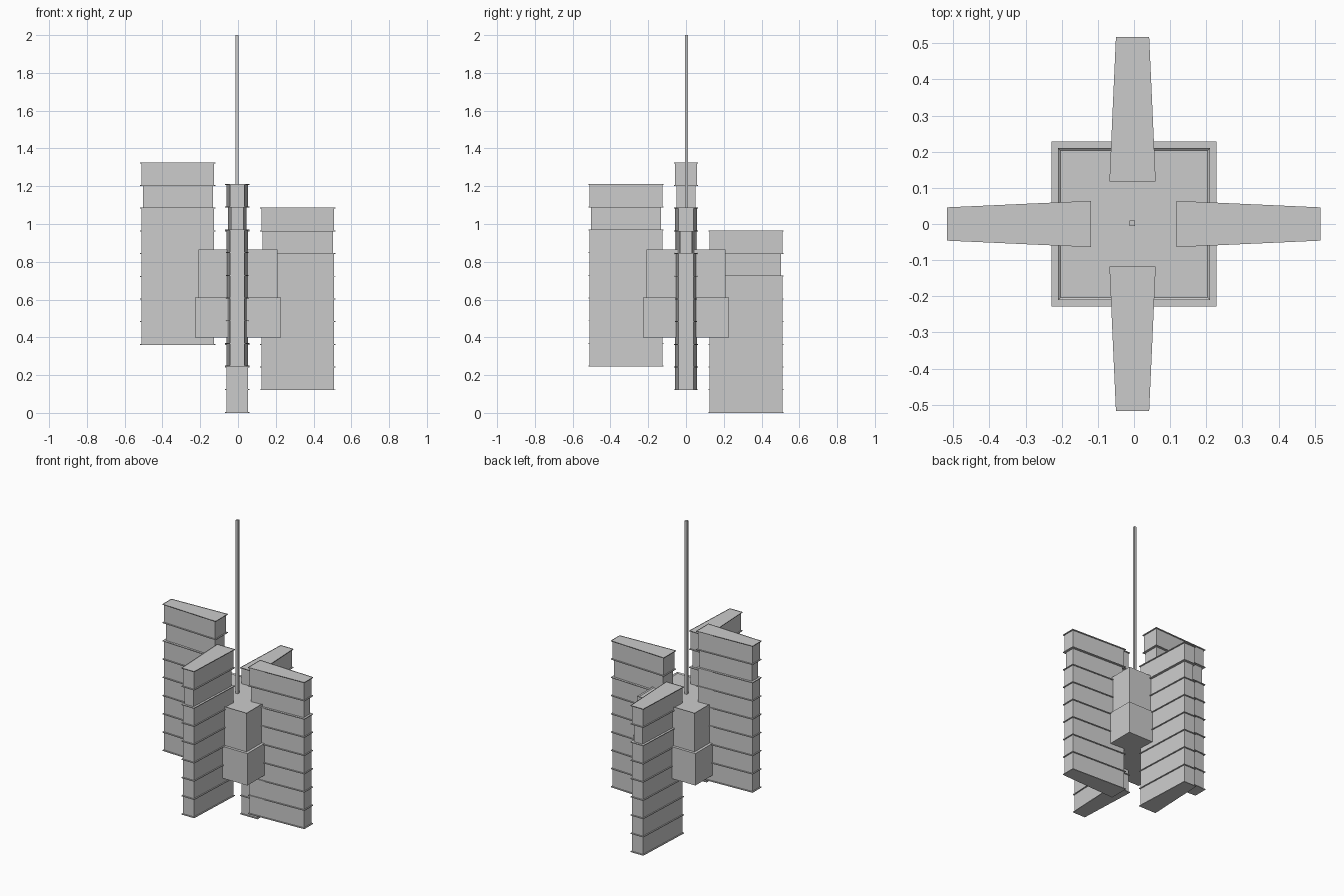
import bpy
import bmesh
from math import pi
from mathutils import Matrix

cube = bpy.data.objects.get("Cube")
if cube:
    bpy.data.objects.remove(cube)

grey = bpy.data.materials.new("light_grey")
grey.use_nodes = True
colour = (0.6, 0.6, 0.6, 1)
grey.diffuse_color = colour
grey.node_tree.nodes["Principled BSDF"].inputs["Base Color"].default_value = colour


def finish(bm, name):
    bmesh.ops.recalc_face_normals(bm, faces=bm.faces)
    mesh = bpy.data.meshes.new(name)
    bm.to_mesh(mesh)
    bm.free()
    mesh.materials.append(grey)
    obj = bpy.data.objects.new(name, mesh)
    bpy.context.collection.objects.link(obj)
    return obj


def prism(bm, outline, z0, z1):
    """Extrude a flat outline upwards and return its top face."""
    low = [bm.verts.new((x, y, z0)) for x, y in outline]
    high = [bm.verts.new((x, y, z1)) for x, y in outline]
    bm.faces.new(low)
    for i in range(len(low)):
        j = (i + 1) % len(low)
        bm.faces.new((low[i], low[j], high[j], high[i]))
    return bm.faces.new(high)


def square(h):
    return [(-h, -h), (h, -h), (h, h), (-h, h)]


def sink(bm, face, width, depth):
    """Leave a narrow rim around a face and lower the rest."""
    bmesh.ops.inset_region(bm, faces=[face], thickness=width)
    for v in face.verts:
        v.co.z -= depth


# Tapered tower plan, widest beside the core
INNER, OUTER = 0.118, 0.517
WIDE, NARROW = 0.064, 0.046
STOREY, STOREYS, LEDGE = 0.1202, 8, 0.005


def plan(inset):
    a, b = INNER + inset, OUTER - inset
    w, n = WIDE - inset, NARROW - inset
    return [(a, -w), (b, -n), (b, n), (a, w)]


def tower(name, angle, base, shift):
    bm = bmesh.new()
    for i in range(STOREYS):
        z = base + i * STOREY
        # Floor ledge, then the set-back wall above it
        prism(bm, plan(0), z, z + LEDGE)
        recess = 0.014 if i == STOREYS - 2 else 0.007
        prism(bm, plan(recess), z + LEDGE, z + STOREY)
    top = base + STOREYS * STOREY
    roof = prism(bm, plan(0), top, top + LEDGE)
    sink(bm, roof, 0.007, 0.003)
    bm.transform(Matrix.Translation((shift, 0, 0)) @ Matrix.Rotation(angle, 4, "Z"))
    finish(bm, name)


# Four towers, stepping up around the core
tower("back_tower", pi / 2, 0.0, -0.004)
tower("left_tower", 0, 0.12, -0.001)
tower("front_tower", -pi / 2, 0.245, -0.004)
tower("right_tower", pi, 0.36, -0.001)

# Core: lower block, upper block and sloped roof
bm = bmesh.new()
prism(bm, square(0.228), 0.40, 0.61)
finish(bm, "core_lower_block")

bm = bmesh.new()
shoulder = prism(bm, square(0.21), 0.61, 0.82)
bmesh.ops.inset_region(bm, faces=[shoulder], thickness=0.047)
for v in shoulder.verts:
    v.co.z = 0.865
sink(bm, shoulder, 0.01, 0.006)
finish(bm, "core_upper_block")

# Slender mast
bm = bmesh.new()
prism(bm, square(0.008), 0.85, 2.0)
bm.transform(Matrix.Translation((-0.005, 0.002, 0)))
finish(bm, "mast")
